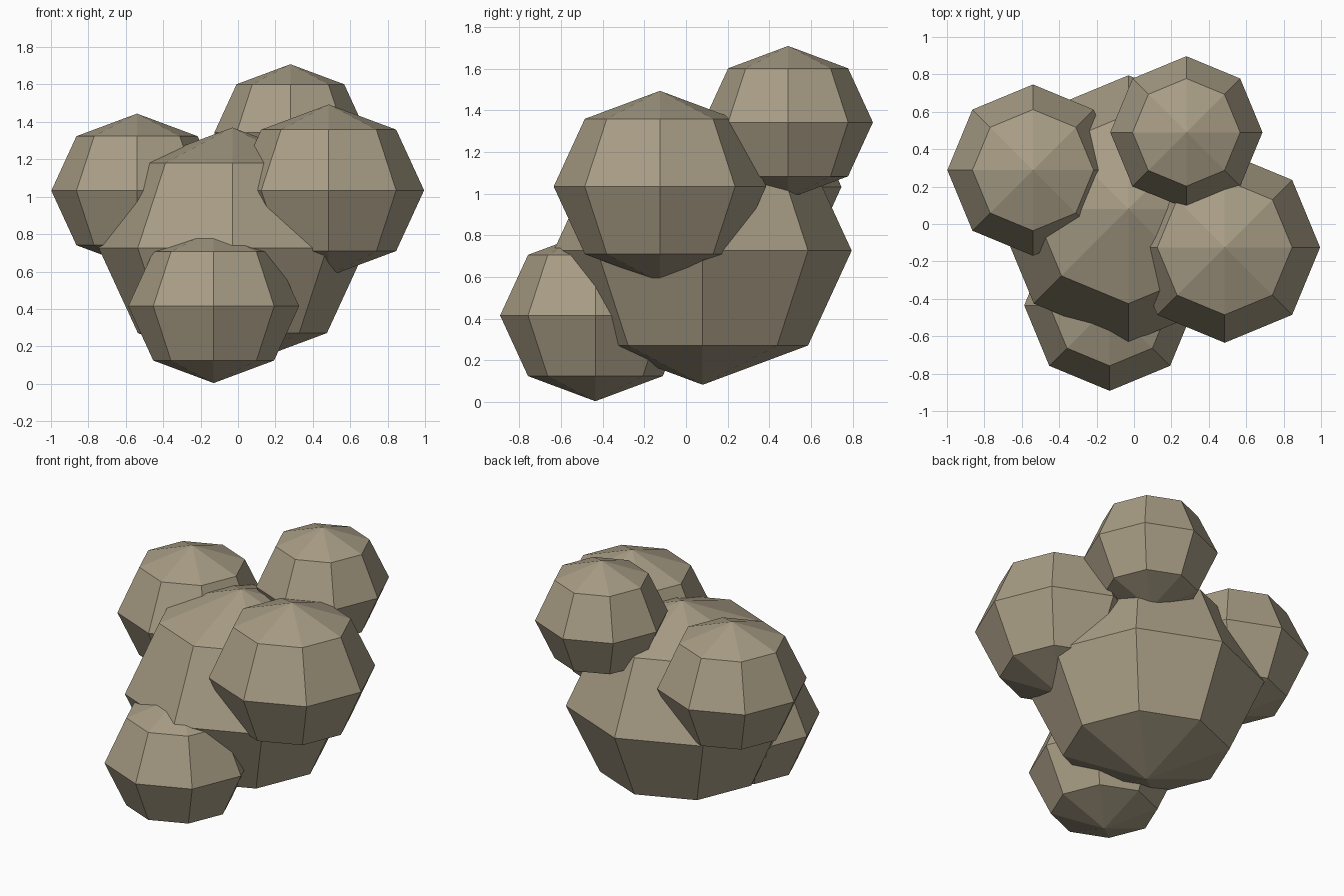
import bpy

if "Cube" in bpy.data.objects:
    bpy.data.objects.remove(bpy.data.objects["Cube"])

# One flat stone colour
stone = bpy.data.materials.new("warm_grey_stone")
stone.diffuse_color = (0.39, 0.335, 0.235, 1.0)
stone.use_nodes = True
stone.node_tree.nodes["Principled BSDF"].inputs["Base Color"].default_value = stone.diffuse_color

SQUASH = 0.9  # every boulder is slightly flattened


def boulder(name, centre, radius):
    """Low-poly, flat-shaded boulder with eight sides and four bands."""
    bpy.ops.mesh.primitive_uv_sphere_add(
        segments=8, ring_count=4, radius=radius, location=centre)
    ob = bpy.context.object
    ob.name = name
    ob.scale.z = SQUASH
    ob.data.materials.append(stone)
    return ob


# Large core boulder
boulder("core_boulder", (-0.03, 0.08, 0.726), 0.715)

# Smaller boulders clustered around the core
boulder("front_low_boulder", (-0.13, -0.435, 0.415), 0.457)
boulder("left_boulder", (-0.54, 0.288, 1.032), 0.458)
boulder("right_boulder", (0.485, -0.125, 1.034), 0.51)
boulder("back_top_boulder", (0.28, 0.49, 1.342), 0.407)
